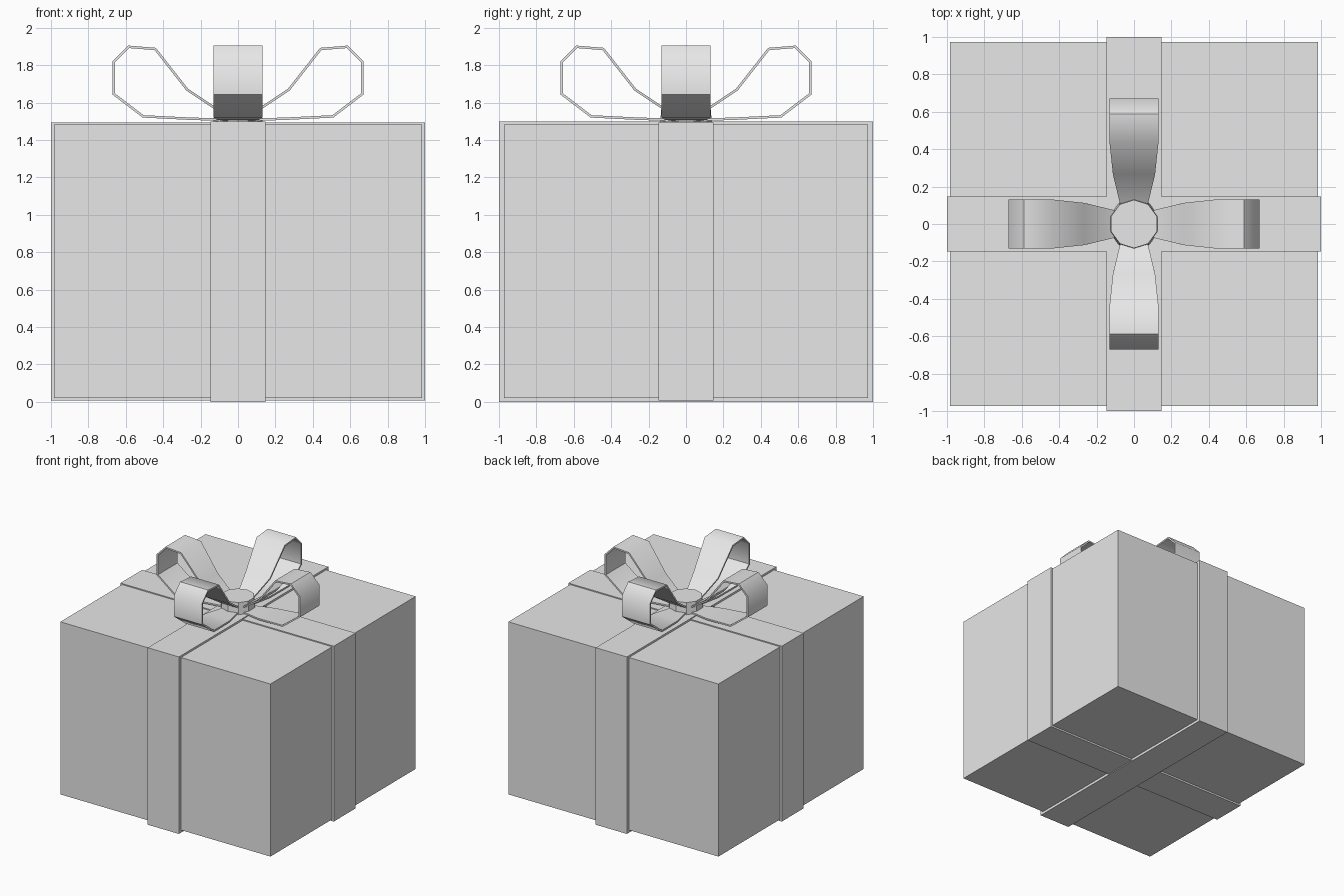
import bpy, bmesh, math
from mathutils import Matrix

if "Cube" in bpy.data.objects:
    bpy.data.objects.remove(bpy.data.objects["Cube"])

grey = bpy.data.materials.new("light_grey")
grey.diffuse_color = (0.8, 0.8, 0.8, 1)
grey.use_nodes = True
grey.node_tree.nodes["Principled BSDF"].inputs["Base Color"].default_value = grey.diffuse_color


def finish(name, bm, thickness=0, smooth_angle=None):
    """Turn a bmesh into an object, optionally thickened inward and smoothed."""
    bmesh.ops.recalc_face_normals(bm, faces=bm.faces) if not thickness else None
    mesh = bpy.data.meshes.new(name)
    bm.to_mesh(mesh)
    bm.free()
    mesh.materials.append(grey)
    obj = bpy.data.objects.new(name, mesh)
    bpy.context.collection.objects.link(obj)
    bpy.ops.object.select_all(action='DESELECT')
    obj.select_set(True)
    bpy.context.view_layer.objects.active = obj
    if thickness:
        mod = obj.modifiers.new("thickness", 'SOLIDIFY')
        mod.thickness = thickness
        mod.offset = -1
        mod.use_even_offset = True
        bpy.ops.object.modifier_apply(modifier=mod.name)
    if smooth_angle:
        bpy.ops.object.shade_smooth_by_angle(angle=math.radians(smooth_angle))
    return obj


def box(hx, hy, z0, z1):
    bm = bmesh.new()
    bmesh.ops.create_cube(bm, size=1, matrix=Matrix.Translation((0, 0, (z0 + z1) / 2))
                          @ Matrix.Diagonal((2 * hx, 2 * hy, z1 - z0, 1)))
    return bm


def band(name, hx, hy, z0, z1, axis):
    """Flat ribbon wrapped around the box, open along the given axis."""
    bm = box(hx, hy, z0, z1)
    bm.normal_update()
    ends = [f for f in bm.faces if abs(f.normal[axis]) > 0.5]
    bmesh.ops.delete(bm, geom=ends, context='FACES_ONLY')
    finish(name, bm, thickness=0.035)


# Gift box
finish("gift_box", box(0.985, 0.972, 0.022, 1.484))

# Two crossing ribbons around the box
band("ribbon_side_to_side", 1.0, 0.146, 0.007, 1.493, 1)
band("ribbon_front_to_back", 0.146, 1.0, 0.0, 1.5, 0)

# Bow loops: (distance from centre, height, half width)
LOOP = [(0.09, 1.558, 0.07), (0.13, 1.583, 0.08), (0.267, 1.674, 0.113),
        (0.439, 1.893, 0.131), (0.588, 1.905, 0.131), (0.671, 1.82, 0.131),
        (0.671, 1.643, 0.131), (0.51, 1.52, 0.131), (0.267, 1.508, 0.113),
        (0.09, 1.502, 0.07)]
for side, turn in (("right", 0), ("back", 90), ("left", 180), ("front", 270)):
    bm = bmesh.new()
    rows = [(bm.verts.new((d, -w, z)), bm.verts.new((d, w, z))) for d, z, w in LOOP]
    for (a, b), (c, d) in zip(rows, rows[1:]):
        bm.faces.new((a, c, d, b))
    bmesh.ops.rotate(bm, verts=bm.verts, matrix=Matrix.Rotation(math.radians(turn), 3, 'Z'))
    finish("bow_loop_" + side, bm, thickness=0.013, smooth_angle=48)

# Knot in the middle of the bow
bm = bmesh.new()
bmesh.ops.create_cone(bm, cap_ends=True, segments=10, radius1=0.138, radius2=0.129,
                      depth=0.1, matrix=Matrix.Translation((0, 0, 1.549)))
finish("bow_knot", bm)
